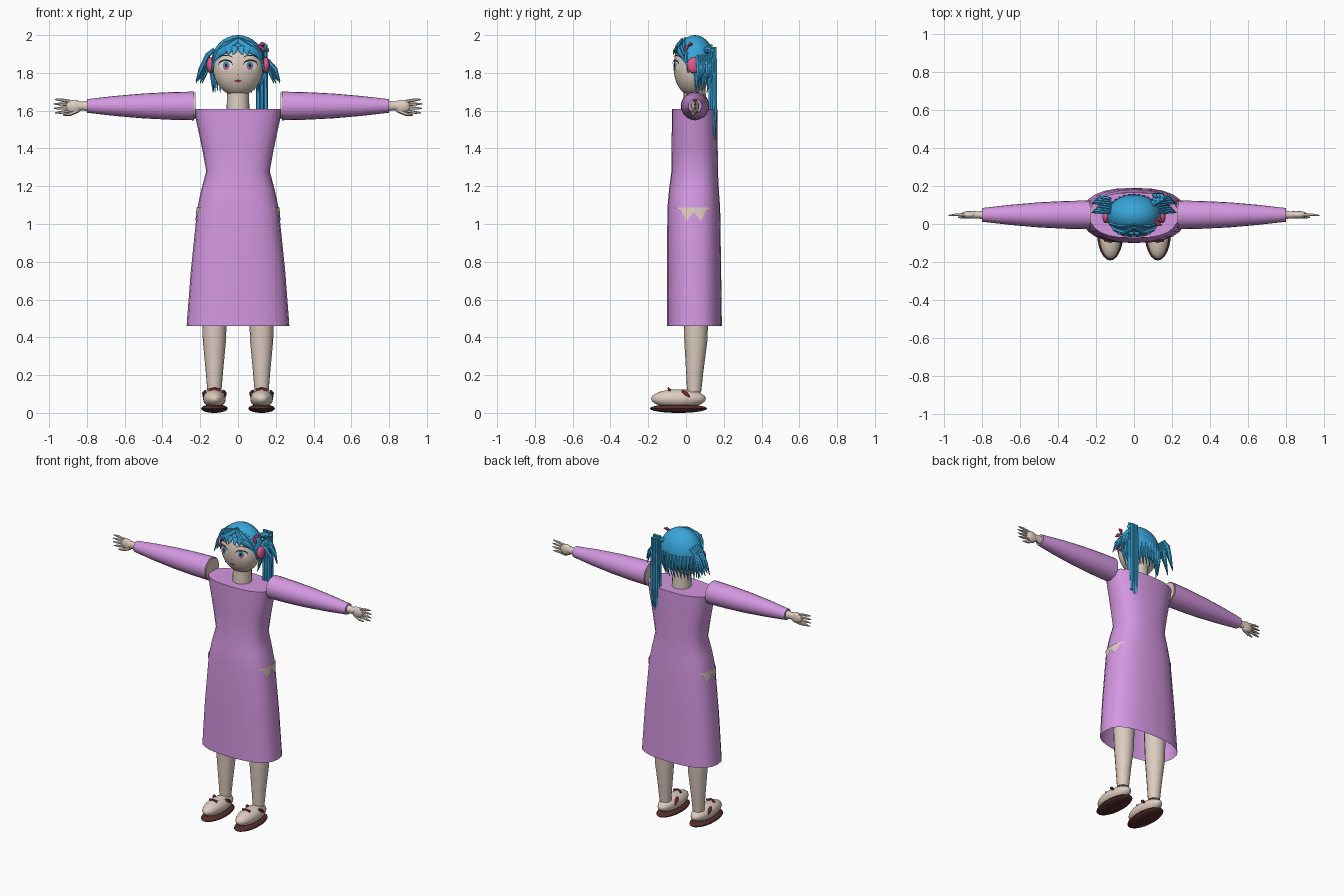
import bpy, bmesh, math
from mathutils import Vector

if "Cube" in bpy.data.objects:
    bpy.data.objects.remove(bpy.data.objects["Cube"])


def material(name, r, g, b):
    m = bpy.data.materials.new(name)
    m.use_nodes = True
    m.diffuse_color = (r, g, b, 1)
    m.node_tree.nodes["Principled BSDF"].inputs["Base Color"].default_value = (r, g, b, 1)
    return m


SKIN = material("skin", .73, .61, .53)
LILAC = material("lilac cloth", .66, .31, .75)
BLUE = material("blue hair", .04, .38, .70)
PINK = material("pink", .75, .10, .27)
RED = material("dark red", .30, .04, .05)
SOLE = material("brown sole", .09, .025, .025)
WHITE = material("eye white", .85, .85, .85)
TEAL = material("teal iris", .06, .30, .42)
DARK = material("dark lash", .02, .015, .02)


def finish(name, bm, mat, angle=40):
    bmesh.ops.recalc_face_normals(bm, faces=bm.faces)
    mesh = bpy.data.meshes.new(name)
    bm.to_mesh(mesh)
    bm.free()
    mesh.materials.append(mat)
    ob = bpy.data.objects.new(name, mesh)
    bpy.context.collection.objects.link(ob)
    if angle:
        bpy.ops.object.select_all(action='DESELECT')
        ob.select_set(True)
        bpy.context.view_layer.objects.active = ob
        bpy.ops.object.shade_smooth_by_angle(angle=math.radians(angle))
    return ob


def tube(name, path, radii, mat, sides=8, flat=1, caps=True, side=(0, 1, 0)):
    """Sweep an ellipse along a path; flat scales the width along the side vector."""
    bm = bmesh.new()
    pts = [Vector(p) for p in path]
    rings = []
    for i, p in enumerate(pts):
        d = (pts[min(i + 1, len(pts) - 1)] - pts[max(i - 1, 0)]).normalized()
        v = Vector(side)
        v = (v - d * v.dot(d)).normalized()
        u = v.cross(d)
        ang = [2 * math.pi * k / sides for k in range(sides)]
        rings.append([bm.verts.new(p + radii[i] * (u * math.cos(a) + v * flat * math.sin(a)))
                      for a in ang])
    for a, b in zip(rings, rings[1:]):
        for k in range(sides):
            j = (k + 1) % sides
            bm.faces.new((a[k], a[j], b[j], b[k]))
    if caps:
        bm.faces.new(rings[0])
        bm.faces.new(rings[-1])
    return finish(name, bm, mat)


def ellipsoid(name, c, r, mat, seg=24, cuts=()):
    """Ellipsoid; each cut is a plane (point, normal) removing the normal's side."""
    bm = bmesh.new()
    bmesh.ops.create_uvsphere(bm, u_segments=seg, v_segments=seg // 2, radius=1)
    for v in bm.verts:
        v.co = Vector(c) + Vector(a * b for a, b in zip(v.co, r))
    for co, no in cuts:
        bmesh.ops.bisect_plane(bm, geom=bm.verts[:] + bm.edges[:] + bm.faces[:],
                               plane_co=co, plane_no=no, clear_outer=True)
    return finish(name, bm, mat)


# Dress: height, half width, half depth, centre depth
DRESS = [(.46, .272, .145, .045), (.75, .25, .143, .043), (1.08, .216, .14, .041),
         (1.18, .195, .132, .042), (1.28, .168, .123, .046), (1.40, .190, .122, .046),
         (1.55, .222, .121, .046), (1.61, .232, .120, .046)]


def dress_point(a, z, grow=0):
    for lo, hi in zip(DRESS, DRESS[1:]):
        if z <= hi[0]:
            break
    t = (z - lo[0]) / (hi[0] - lo[0])
    w, d, c = (lo[i] + t * (hi[i] - lo[i]) for i in (1, 2, 3))
    round_off = lambda v: math.copysign(abs(v) ** .8, v)
    return Vector(((w + grow) * round_off(math.cos(a)), c + (d + grow) * round_off(math.sin(a)), z))


bm = bmesh.new()
N = 24
rings = [[bm.verts.new(dress_point(2 * math.pi * k / N, row[0])) for k in range(N)] for row in DRESS]
for a, b in zip(rings, rings[1:]):
    for k in range(N):
        bm.faces.new((a[k], a[(k + 1) % N], b[(k + 1) % N], b[k]))
bm.faces.new(rings[-1])
finish("dress", bm, LILAC)

# Bare hip patches: a thin band with two hanging points on each side
for s, label in ((1, "left"), (-1, "right")):
    bm = bmesh.new()
    steps = 32
    prev = None
    for i in range(steps + 1):
        f = i / steps
        a = (f - .5) * 1.2
        a = a if s > 0 else math.pi - a
        drop = max(.008, .075 * (1 - abs(abs(f - .5) - .15) / .22))
        cur = [bm.verts.new(dress_point(a, z, .004)) for z in (1.088, 1.088 - drop)]
        if prev:
            bm.faces.new((prev[0], cur[0], cur[1], prev[1]))
        prev = cur
    finish(label + "_hip_patch", bm, SKIN, 0)

for s, label in ((1, "left"), (-1, "right")):
    # Arms
    tube(label + "_sleeve", [(s * x, .048, 1.625) for x in (.232, .36, .50, .65, .80)],
         [.076, .073, .066, .053, .036], LILAC, 20)
    tube(label + "_shoulder_skin", [(s * .226, .048, 1.625), (s * .24, .048, 1.625)],
         [.070, .070], SKIN, 20)
    tube(label + "_wrist", [(s * x, .048, 1.625) for x in (.79, .82, .85)],
         [.030, .023, .025], SKIN, 12, .8)
    ellipsoid(label + "_palm", (s * .868, .048, 1.622), (.045, .020, .036), SKIN, 16)
    for i in range(4):
        dz = (i - 1.5) * .017
        tip = .978 - .006 * abs(i - 1.6)
        tube(f"{label}_finger_{i + 1}",
             [(s * .89, .048, 1.624 + dz), (s * .94, .048, 1.624 + dz * 1.3), (s * tip, .045, 1.624 + dz * 1.4)],
             [.009, .008, .003], SKIN, 6)
    tube(label + "_thumb", [(s * .85, .045, 1.60), (s * .89, .038, 1.582), (s * .925, .034, 1.577)],
         [.012, .010, .004], SKIN, 6)

    # Legs and shoes
    x = s * .125
    tube(label + "_leg", [(x, .05, .85), (x, .052, .46), (x, .052, .38), (x, .046, .22), (x, .043, .11)],
         [.075, .064, .061, .046, .037], SKIN, 16, side=(1, 0, 0))
    ellipsoid(label + "_foot", (x, -.04, .075), (.060, .145, .050), SKIN)
    ellipsoid(label + "_sole", (x, -.04, .023), (.070, .152, .023), SOLE, 24)
    tube(label + "_toe_bow", [(x - .028, -.085, .120), (x, -.095, .132), (x + .028, -.085, .120)],
         [.010, .005, .010], RED, 6, .7)
    for k in (-1, 1):
        tube(label + "_strap_knot", [(x + k * .046, -.02, .118), (x + k * .054, .0, .103), (x + k * .058, .02, .085)],
             [.006, .012, .004], RED, 6)

# Neck and head
tube("neck", [(0, .046, 1.58), (0, .046, 1.65), (0, .046, 1.74)], [.062, .059, .058], SKIN, 20)
HC, HR = Vector((0, .032, 1.832)), Vector((.133, .098, .155))
ellipsoid("head", HC, HR, SKIN, 32)


def face_plate(name, pts, mat, lift):
    """Thin plate lying on the front of the head, given in x and z."""
    bm = bmesh.new()

    def on_face(x, z):
        q = 1 - (x / HR.x) ** 2 - ((z - HC.z) / HR.z) ** 2
        return bm.verts.new((x, HC.y - HR.y * math.sqrt(max(q, 0)) - lift, z))
    mid = on_face(sum(p[0] for p in pts) / len(pts), sum(p[1] for p in pts) / len(pts))
    rim = [on_face(*p) for p in pts]
    for i in range(len(rim)):
        bm.faces.new((mid, rim[i - 1], rim[i]))
    finish(name, bm, mat, 0)


def oval(x, z, rx, rz, n=16):
    return [(x + rx * math.cos(2 * math.pi * i / n), z + rz * math.sin(2 * math.pi * i / n)) for i in range(n)]


def arc_band(x, z, rx, rz, thick):
    ang = [math.pi * i / 8 for i in range(9)]
    return [[(x + rx * math.cos(a), z + rz * math.sin(a) + e * thick) for e in (0, 1)] for a in ang]


# Eyes, brows and mouth
for s, label in ((1, "left"), (-1, "right")):
    face_plate(label + "_eye_white", oval(s * .065, 1.838, .033, .025), WHITE, .003)
    face_plate(label + "_iris", oval(s * .063, 1.838, .018, .024), TEAL, .005)
    face_plate(label + "_iris_glow", oval(s * .063, 1.826, .013, .010), PINK, .006)
    face_plate(label + "_pupil", oval(s * .063, 1.840, .007, .011), DARK, .007)
    for part, z, h, t in (("lash", 1.841, .022, .008), ("brow", 1.880, .010, .004)):
        band = arc_band(s * .066, z, .036, h, t)
        for a, b in zip(band, band[1:]):
            face_plate(f"{label}_{part}", [a[0], b[0], b[1], a[1]], DARK, .008)
face_plate("mouth", oval(0, 1.757, .018, .007), RED, .004)
face_plate("nose", oval(0, 1.792, .004, .003, 6), RED, .003)

# Hair cap, cut low at the back and high over the forehead
ellipsoid("hair_cap", (0, .047, 1.850), (.143, .108, .150), BLUE, 32,
          [((0, -.05, 1.905), (0, -1.3, -1)), ((0, 0, 1.755), (0, 0, -1))])

# Fringe parted in the middle, and locks framing the face
for s, label in ((1, "left"), (-1, "right")):
    tube(label + "_fringe", [(0, -.02, 1.975), (s * .05, -.045, 1.935), (s * .095, -.03, 1.905), (s * .125, .0, 1.86)],
         [.012, .022, .020, .004], BLUE, 8, .6)
    tube(label + "_parting_lock", [(0, -.005, 1.985), (s * .07, -.012, 1.955), (s * .118, .0, 1.90), (s * .140, .01, 1.80)],
         [.006, .012, .014, .003], BLUE, 6, .8)
    for i in range(3):
        cx = s * (.015 + .028 * i)
        tube(label + "_fringe_tip", [(cx, -.047, 1.94), (cx + s * .004, -.064 + .007 * i, 1.915), (cx + s * .01, -.068 + .011 * i, 1.895)],
             [.016, .014, .003], BLUE, 6, .4)
    # Ear pads
    ellipsoid(label + "_ear_pad", (s * .147, .040, 1.840), (.020, .036, .042), PINK, 20)
    # Short flared side tufts
    for i in range(7):
        y = .06 + .012 * i
        out = .222 - .011 * (i % 4)
        top = 1.925 if s < 0 else 1.89
        tube(label + "_tuft", [(s * .125, y, top), (s * .160, y + .004, top - .03),
                               (s * (out - .025), y + .006, 1.82), (s * out, y, 1.745 + .012 * (i % 3))],
             [.010, .013, .012, .002], BLUE, 6)

# Row of thin strands hanging at the back
for i in range(17):
    a = math.radians(4 + 172 * i / 16)
    c, d = math.cos(a), math.sin(a)
    tube("back_strand", [(.138 * c, .047 + .102 * d, 1.86), (.138 * c, .047 + .104 * d, 1.79),
                         (.120 * c - .012, .047 + .088 * d, 1.695 + .012 * (i % 2))],
         [.010, .011, .002], BLUE, 5)

# Long tail on one side
for i in range(3):
    for j in range(2):
        x, y = .108 + .019 * i, .130 + .022 * j
        tube("long_tail_lock", [(x, y, 1.95 - .012 * j), (x, y + .002, 1.80), (x, y, 1.60), (x - .004, y - .004, 1.43 + .02 * i)],
             [.011, .012, .013, .008], BLUE, 6)
tube("tail_tie", [(.09, .10, 1.915), (.125, .125, 1.925), (.16, .14, 1.92)], [.016, .020, .012], BLUE, 8)

# Hair clip
for k in (-1, 1):
    tube("hair_clip", [(.110, .012, 1.942), (.128, .012 + k * .014, 1.942 + k * .012), (.146, .012 + k * .018, 1.935 + k * .020)],
         [.005, .011, .003], PINK, 6)
